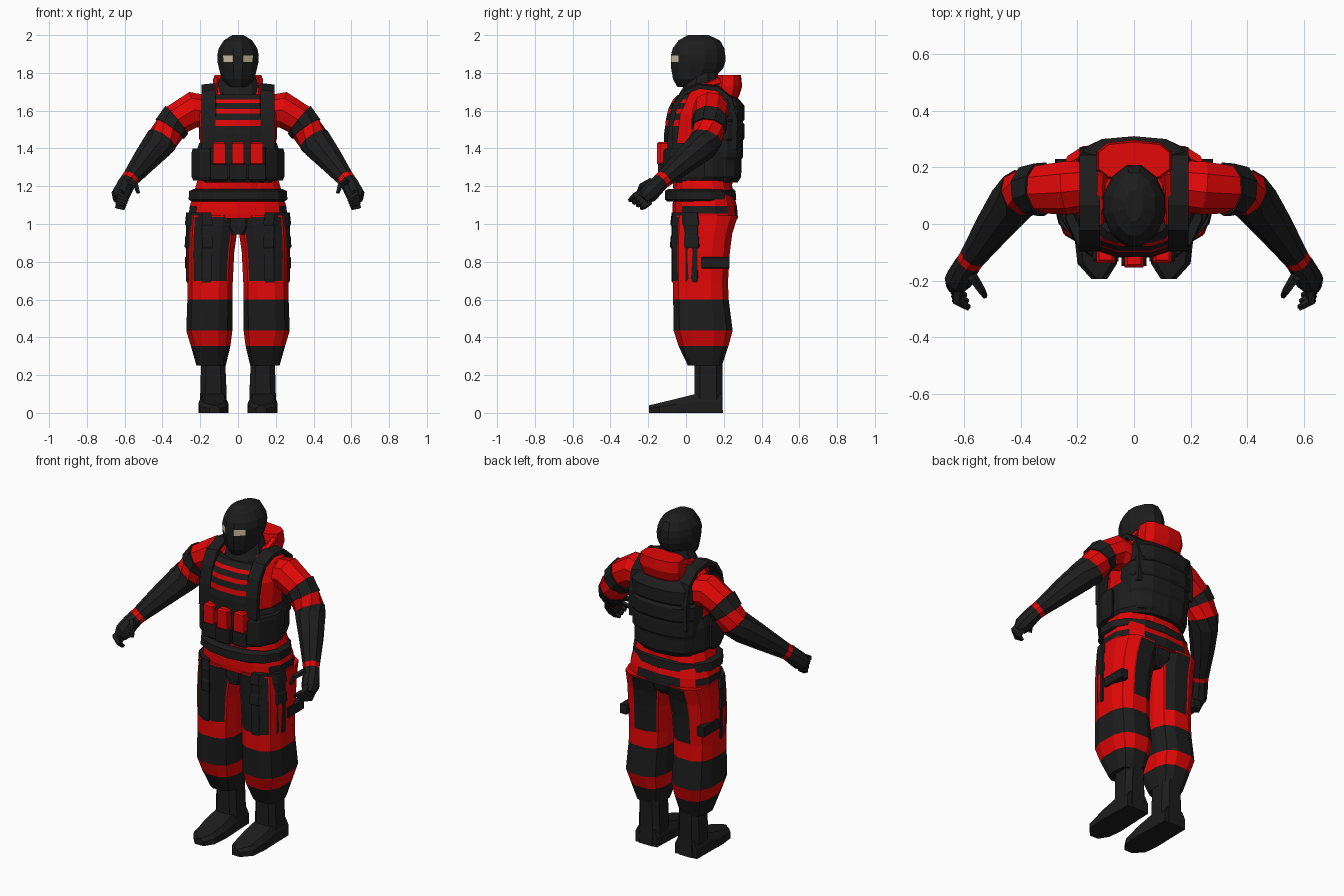
import bpy, bmesh, math
from mathutils import Vector

if "Cube" in bpy.data.objects:
    bpy.data.objects.remove(bpy.data.objects["Cube"])

R, K, E = 0, 1, 2
MATS = []
for nm, col in (("suit red", (0.77, 0.002, 0.002)), ("gear black", (0.012, 0.012, 0.012)),
                ("eye beige", (0.66, 0.56, 0.38))):
    m = bpy.data.materials.new(nm)
    m.diffuse_color = (*col, 1)
    m.use_nodes = True
    m.node_tree.nodes["Principled BSDF"].inputs["Base Color"].default_value = m.diffuse_color
    MATS.append(m)


def skin(name, rings, rule, mirror=False, panel=None):
    """Bridge rings of points, cap the ends; rule is a colour, a list per segment or f(centre, normal)."""
    bm = bmesh.new()
    loops = [[bm.verts.new(p) for p in r] for r in rings]
    n, seg = len(rings[0]), {}
    for i in range(len(loops) - 1):
        for k in range(n):
            f = bm.faces.new((loops[i][k], loops[i][(k + 1) % n], loops[i + 1][(k + 1) % n], loops[i + 1][k]))
            seg[f] = i
    seg[bm.faces.new(loops[0][::-1])] = 0
    seg[bm.faces.new(loops[-1])] = len(loops) - 2
    bmesh.ops.recalc_face_normals(bm, faces=bm.faces[:])
    bm.normal_update()
    for f, i in seg.items():
        if callable(rule):
            f.material_index = rule(f.calc_center_median(), f.normal)
        else:
            f.material_index = rule if isinstance(rule, int) else rule[i]
    if panel:  # inset painted panels so they keep a red border
        faces = [f for f in bm.faces if panel(f)]
        res = bmesh.ops.inset_region(bm, faces=faces, thickness=0.009, use_even_offset=True)
        for f in res["faces"]:
            f.material_index = R
    me = bpy.data.meshes.new(name)
    bm.to_mesh(me)
    bm.free()
    for m in MATS:
        me.materials.append(m)
    ob = bpy.data.objects.new(name, me)
    bpy.context.collection.objects.link(ob)
    if mirror:
        mod = ob.modifiers.new("mirror", 'MIRROR')
        mod.use_mirror_merge = False
    return ob


def oval(x0, x1, y0, y1, z, n, e):
    pts, s = [], math.cos(math.pi / n) ** e
    for k in range(n):
        a = 2 * math.pi * (k + .5) / n
        c, d = math.cos(a), math.sin(a)
        u, v = [math.copysign(abs(t) ** e, t) / s for t in (c, d)]
        pts.append(((x0 + x1) / 2 + u * (x1 - x0) / 2, (y0 + y1) / 2 + v * (y1 - y0) / 2, z))
    return pts


def loft(name, rows, rule, n=12, e=.7, **kw):
    """Rows are (x0, x1, y0, y1, z)."""
    return skin(name, [oval(*r, n, e) for r in rows], rule, **kw)


def body(name, rows, rule, **kw):
    """Centred loft; rows are (half width, y0, y1, z)."""
    return loft(name, [(-r[0], *r) for r in rows], rule, **kw)


def box(name, x0, x1, y0, y1, z0, z1, rule, mirror=False, c=.01):
    rows = [(x0 + c, x1 - c, y0 + c, y1 - c, z0), (x0, x1, y0, y1, z0 + c),
            (x0, x1, y0, y1, z1 - c), (x0 + c, x1 - c, y0 + c, y1 - c, z1)]
    return loft(name, rows, rule, n=4, e=1e-6, mirror=mirror)


def slab(name, plan, rows, rule):
    """Mirrored pouch: a plan outline stacked in z, scaled about its middle; rows are (z, scale)."""
    cx, cy = [sum(p[i] for p in plan) / len(plan) for i in (0, 1)]
    return skin(name, [[(cx + (x - cx) * s, cy + (y - cy) * s, z) for x, y in plan] for z, s in rows],
                rule, mirror=True)


def tube(name, path, rule, n=8):
    """Mirrored limb; path points are (x, y, z, radius)."""
    P, rings = [Vector(p[:3]) for p in path], []
    for i, p in enumerate(P):
        # points in the same place share one direction, so raised bands step cleanly
        a = next((q for q in reversed(P[:i]) if (q - p).length > 1e-5), p)
        b = next((q for q in P[i + 1:] if (q - p).length > 1e-5), p)
        q = (b - a).to_track_quat('Z', 'Y')
        rings.append([p + q @ Vector((math.cos(t), math.sin(t), 0)) * path[i][3]
                      for t in (2 * math.pi * (k + .5) / n for k in range(n))])
    return skin(name, rings, rule, mirror=True)


# Head in a balaclava, eye openings painted on two facets
body("head", [(.045, -.045, .07, 1.725), (.085, -.068, .14, 1.765), (.1, -.078, .195, 1.82),
              (.108, -.08, .208, 1.857), (.11, -.08, .208, 1.892), (.102, -.07, .203, 1.93),
              (.075, -.04, .18, 1.972), (.03, .01, .12, 2.0)],
     lambda c, n: E if 1.86 < c.z < 1.89 and .035 < abs(c.x) < .075 and c.y < 0 else K, e=1.08)
body("neck", [(.13, -.05, .18, 1.63), (.12, -.02, .18, 1.70), (.085, .015, .165, 1.8)], K, n=10, e=.9)
body("rolled_hood", [(.1, .13, .25, 1.63), (.125, .14, .28, 1.68), (.132, .15, .295, 1.73),
                     (.125, .16, .288, 1.79), (.09, .17, .27, 1.79)], R, n=10)
tube("collar_edge", [(.115, .18, 1.76, .02), (.118, .07, 1.72, .014), (.118, .0, 1.695, .01)], R, n=5)

# Torso
body("torso", [(.215, -.065, .24, 1.17), (.2, -.08, .255, 1.3), (.2, -.085, .265, 1.45),
               (.205, -.065, .27, 1.58), (.19, -.01, .255, 1.68), (.1, .03, .2, 1.75)], R, e=.85)

# Vest: waist band, striped chest panel, ribbed back plate, shoulder straps
body("vest_waist", [(.205, -.095, .27, 1.22), (.225, -.11, .288, 1.25), (.222, -.112, .288, 1.38),
                    (.205, -.1, .28, 1.43)], K, n=14, e=.88)
body("vest_chest", [(.15, -.118, .1, 1.40), (.148, -.116, .1, 1.455), (.148, -.116, .1, 1.48),
                    (.146, -.11, .1, 1.52), (.146, -.107, .1, 1.55), (.143, -.099, .1, 1.585),
                    (.143, -.093, .1, 1.61), (.138, -.078, .1, 1.64), (.134, -.068, .1, 1.66),
                    (.12, -.04, .1, 1.685)], [K, K, K, R, K, R, K, R, K], e=.65)
rows = []
for z, w, y in ((1.24, .195, .288), (1.34, .202, .3), (1.44, .207, .308), (1.54, .2, .308)):
    rows += [(w - .006, .05, y - .01, z), (w, .05, y, z + .015), (w, .05, y, z + .085)]
body("vest_back_plate", rows + [(.18, .08, .288, 1.65), (.14, .1, .25, 1.69)], K, n=14, e=.75)
prof = [(-.07, 1.40), (-.068, 1.52), (-.046, 1.62), (-.005, 1.685), (.07, 1.715),
        (.16, 1.705), (.22, 1.655), (.245, 1.55), (.24, 1.4)]
rings = []
for i, p in enumerate(prof):
    a, b = prof[max(i - 1, 0)], prof[min(i + 1, len(prof) - 1)]
    d = Vector((b[0] - a[0], b[1] - a[1])).normalized() * .028
    y, z = p[0] - d.y, p[1] + d.x
    rings.append([(.12, *p), (.193, *p), (.193, y, z - .005), (.12, y, z + .004)])
skin("shoulder_strap", rings, K, mirror=True)

# Chest pouches with red magazines
for x, y in ((-.1, .015), (0, 0), (.1, .015)):
    box("magazine_pouch", x - .045, x + .045, y - .148, y - .06, 1.225, 1.325, K)
    box("magazine", x - .033, x + .033, y - .153, y - .06, 1.31, 1.435, R)
slab("side_pouch", [(.14, -.05), (.145, -.12), (.2, -.08), (.245, .02), (.24, .1), (.18, .08)],
     [(1.23, .85), (1.25, 1), (1.38, 1), (1.40, .9)], K)


# Hips with a dark seat and slash pockets, and the belt
def hip(c, n):
    if c.z < 1.095 and n.y > .6 and abs(c.x) < .17:
        return K
    return K if 1.055 < c.z < 1.095 and abs(n.x) > .45 else R


body("hips", [(.255, -.065, .272, 1.03), (.26, -.068, .27, 1.055), (.255, -.068, .266, 1.095),
              (.215, -.06, .235, 1.23)], hip, n=14, e=.75)
body("crotch", [(.05, -.05, .2, .945), (.09, -.055, .245, .99), (.09, -.055, .255, 1.03)], K, e=.6)
body("belt", [(.245, -.095, .25, 1.12), (.262, -.108, .262, 1.13), (.258, -.108, .258, 1.175),
              (.235, -.09, .245, 1.185)], K, n=14, e=.88)


# Baggy trousers with colour bands and inset thigh panels
def trouser(c, n):
    for z, col in ((.355, K), (.435, R), (.6, K), (.69, R)):
        if c.z < z:
            return col
    return K if n.y < -.5 or (n.y > .5 and c.x < .17) else R


loft("trouser_leg", [(.065, .22, .01, .19, .25), (.04, .25, -.04, .225, .355), (.03, .274, -.065, .247, .435),
                     (.03, .268, -.068, .226, .6), (.028, .268, -.068, .222, .69), (.02, .27, -.07, .232, .85),
                     (.006, .268, -.07, .245, .95), (0, .262, -.07, .275, 1.045)],
     trouser, n=12, e=.72, mirror=True, panel=lambda f: f.material_index == K and f.calc_center_median().z > .69
     and abs(f.normal.z) < .8)
# Thigh pockets with stacked flaps, wrapped round the front outer corner
slab("thigh_pocket", [(.15, -.04), (.14, -.078), (.19, -.072), (.262, .0), (.276, .06), (.25, .068)],
     [(.69, .95), (.71, 1), (.87, 1), (.88, 1.1), (.93, 1.06), (.94, 1), (.99, 1), (1.0, 1.08), (1.06, .97)], K)
box("side_holder", .235, .28, .08, .23, .765, .825, K, True, .004)

# Boots
loft("boot_shaft", [(.06, .205, .045, .195, 0), (.06, .2, .045, .192, .1), (.068, .195, .045, .192, .28)],
     K, n=8, e=.6, mirror=True)
skin("boot_foot", [[(a, y, 0), (b, y, 0), (b, y, h * .6), (b - .02, y, h), (a + .02, y, h), (a, y, h * .6)]
                   for y, a, b, h in ((.19, .06, .205, .1), (.05, .055, .207, .1), (-.05, .05, .21, .075),
                                      (-.14, .06, .2, .053), (-.195, .095, .15, .04))], K, mirror=True)

# Arms: red sleeve, raised black band, red cuff, black forearm, red wrist line, palm
tube("arm", [(.15, .14, 1.59, .09), (.24, .13, 1.605, .097), (.325, .125, 1.553, .088),
             (.325, .125, 1.553, .097), (.362, .12, 1.505, .094), (.362, .12, 1.505, .086),
             (.4, .108, 1.447, .084), (.4, .108, 1.447, .088), (.43, .08, 1.41, .084),
             (.49, 0, 1.34, .07), (.57, -.115, 1.24, .048), (.583, -.134, 1.224, .046),
             (.6, -.16, 1.198, .048), (.622, -.2, 1.155, .05), (.63, -.225, 1.13, .035)],
     [R, R, K, K, K, R, K, K, K, K, R, K, K, K], n=9)
# Curled fingers and thumb
for i in range(4):
    t = i / 3
    p = Vector((.62, -.235, 1.165)).lerp(Vector((.628, -.19, 1.12)), t)
    q = p + Vector((.008, -.035, -.015 - .01 * t))
    s = Vector((.585, -.297, 1.125)).lerp(Vector((.6, -.235, 1.085)), t)
    tube("finger", [(*p, .02), (*q, .019), (*s, .012)], K, n=5)
tube("thumb", [(.595, -.16, 1.2, .024), (.567, -.195, 1.225, .019), (.54, -.235, 1.205, .015),
               (.527, -.255, 1.165, .01)], K, n=5)
